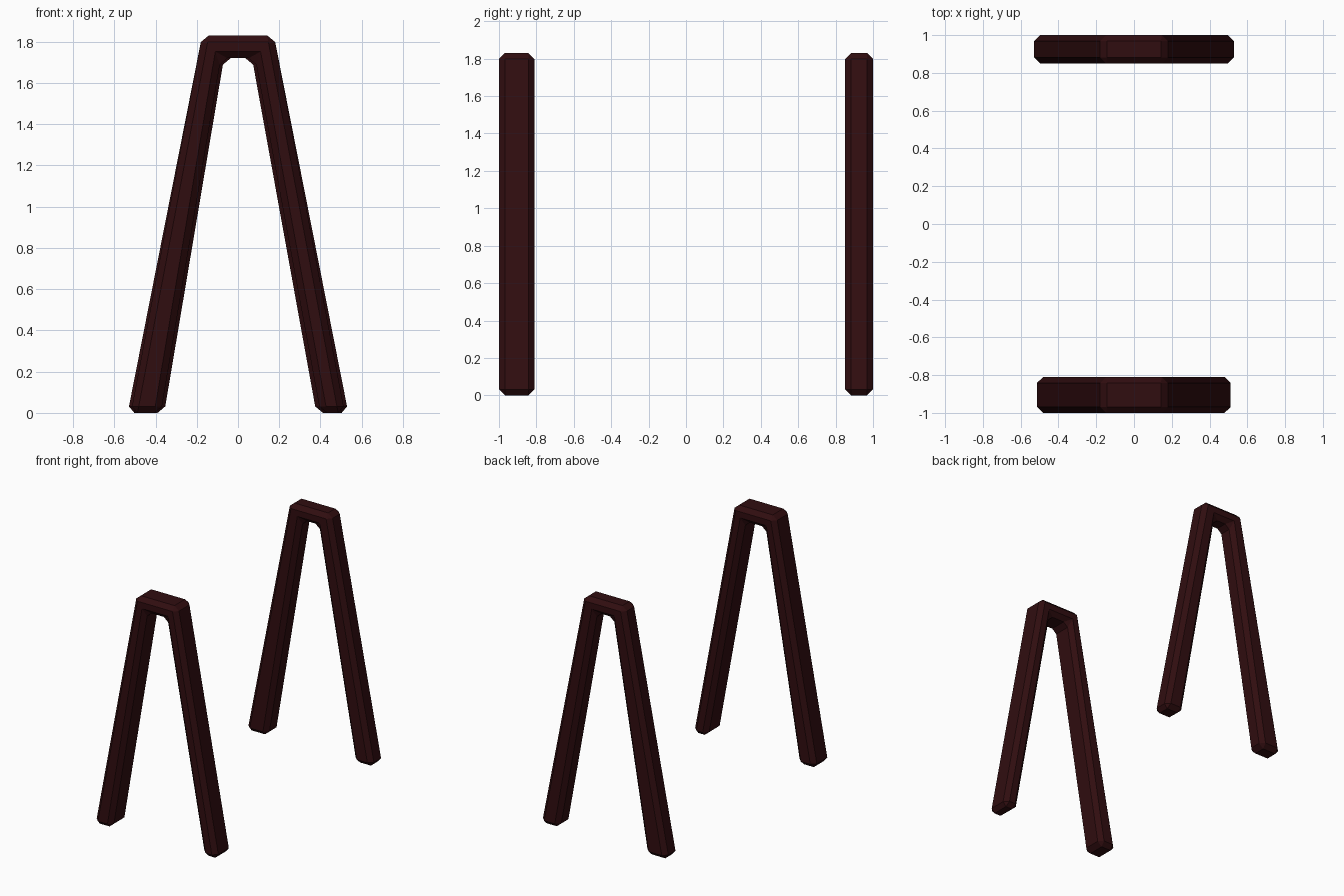
import bpy, bmesh

if "Cube" in bpy.data.objects:
    bpy.data.objects.remove(bpy.data.objects["Cube"])

wood = bpy.data.materials.new("dark red wood")
wood.diffuse_color = (0.03, 0.004, 0.005, 1)
wood.use_nodes = True
wood.node_tree.nodes["Principled BSDF"].inputs["Base Color"].default_value = wood.diffuse_color


def frame(name, profile, y0, y1, bevel):
    # extruded A-shaped profile with chamfered edges
    bm = bmesh.new()
    face = bm.faces.new([bm.verts.new((x, y0, z)) for x, z in profile])
    ext = bmesh.ops.extrude_face_region(bm, geom=[face])
    moved = [v for v in ext["geom"] if isinstance(v, bmesh.types.BMVert)]
    bmesh.ops.translate(bm, verts=moved, vec=(0, y1 - y0, 0))
    bmesh.ops.recalc_face_normals(bm, faces=bm.faces)
    bmesh.ops.bevel(bm, geom=bm.edges[:], offset=bevel, segments=1,
                    affect='EDGES', profile=0.5)
    me = bpy.data.meshes.new(name)
    bm.to_mesh(me)
    bm.free()
    me.materials.append(wood)
    ob = bpy.data.objects.new(name, me)
    bpy.context.collection.objects.link(ob)


# front frame: deeper, slimmer legs
frame("front_frame",
      [(-0.52, 0), (-0.374, 0), (-0.083, 1.72), (0.083, 1.72),
       (0.40, 0), (0.518, 0), (0.174, 1.83), (-0.174, 1.83)],
      -1.0, -0.81, 0.032)

# back frame: shallower, wider legs
frame("back_frame",
      [(-0.535, 0), (-0.358, 0), (-0.068, 1.72), (0.068, 1.72),
       (0.38, 0), (0.535, 0), (0.174, 1.83), (-0.174, 1.83)],
      0.85, 1.0, 0.032)
